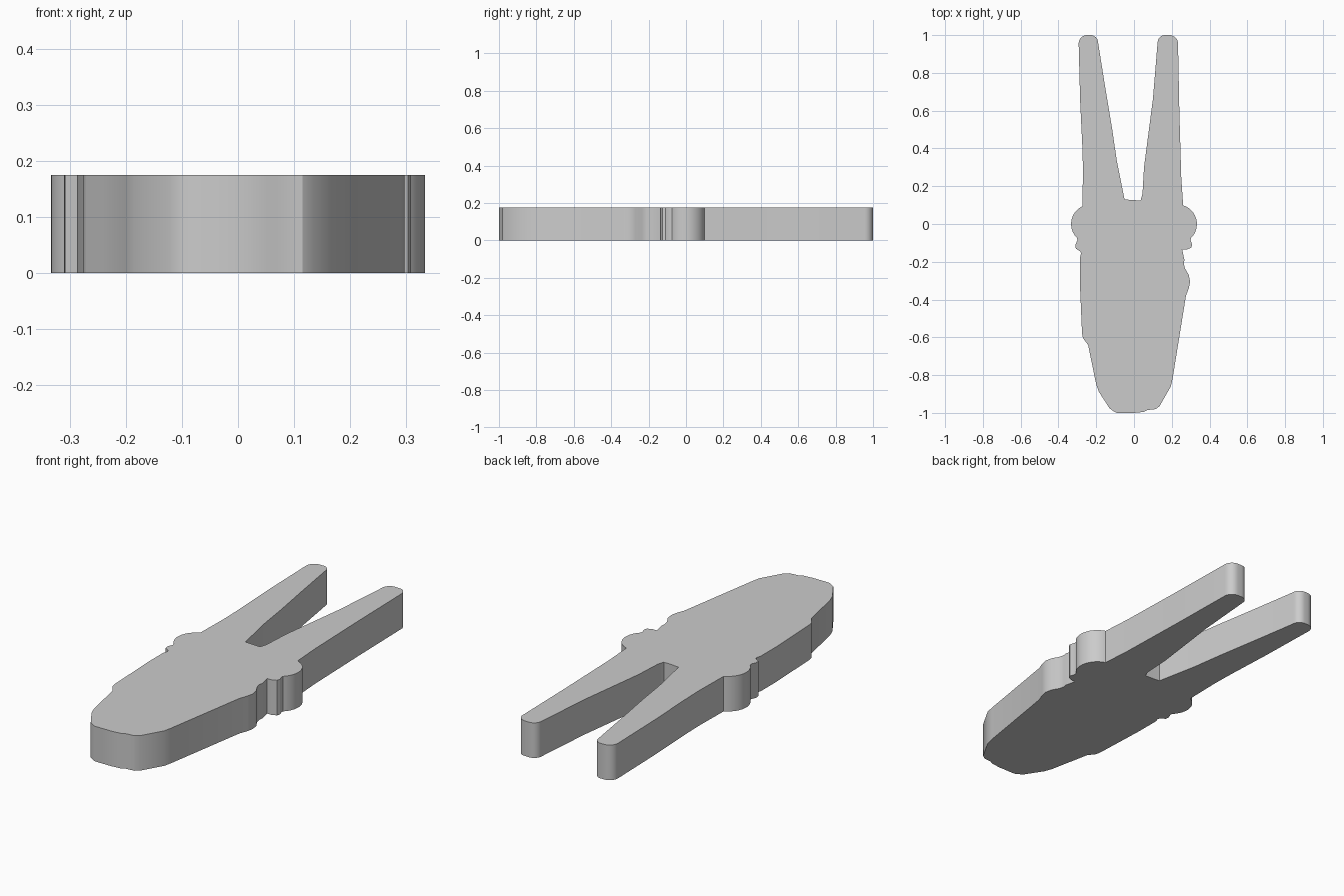
import bpy
import bmesh
from math import sin, cos, radians

default_cube = bpy.data.objects.get("Cube")
if default_cube:
    bpy.data.objects.remove(default_cube, do_unlink=True)

THICKNESS = 0.175


def arc(cx, cy, radius, start, end, steps=8):
    """Points along a circular arc, angles in degrees."""
    angles = [radians(start + (end - start) * i / steps) for i in range(steps + 1)]
    return [(cx + radius * cos(a), cy + radius * sin(a)) for a in angles]


def make_material(name, colour):
    material = bpy.data.materials.new(name)
    material.use_nodes = True
    material.diffuse_color = colour
    shader = next(n for n in material.node_tree.nodes if n.type == "BSDF_PRINCIPLED")
    shader.inputs["Base Color"].default_value = colour
    return material


def extrude_outline(name, outline, height, material):
    """Raise a closed flat outline into a solid standing on the ground."""
    bm = bmesh.new()
    base = bm.faces.new([bm.verts.new((x, y, 0)) for x, y in outline])
    result = bmesh.ops.extrude_face_region(bm, geom=[base], use_keep_orig=True)
    raised = [v for v in result["geom"] if isinstance(v, bmesh.types.BMVert)]
    bmesh.ops.translate(bm, verts=raised, vec=(0, 0, height))
    bmesh.ops.recalc_face_normals(bm, faces=bm.faces)
    mesh = bpy.data.meshes.new(name)
    bm.to_mesh(mesh)
    bm.free()
    mesh.materials.append(material)
    plate = bpy.data.objects.new(name, mesh)
    bpy.context.collection.objects.link(plate)
    return plate


# Rounded front end and right-hand edge of the body
nose = [(-.11, -.99), (-.09, -1), (0, -1), (.05, -.995), (.07, -.985),
        (.115, -.98), (.135, -.965)]
body_left = [(.195, -.86), (.204, -.82), (.275, -.38), (.29, -.34), (.297, -.305),
             (.29, -.27), (.27, -.235), (.264, -.21), (.267, -.19), (.255, -.135)]

# Small lip and round knuckle at each side of the waist
lip_left = [(.28, -.135), (.303, -.125), (.308, -.11), (.3, -.085)]
knuckle_left = arc(.23, 0, .103, -46, 73, 16)
knuckle_right = arc(-.23, 0, .103, 115, 226, 16)
lip_right = [(-.3, -.085), (-.31, -.11), (-.308, -.13), (-.285, -.145), (-.28, -.155)]

# Two tapering prongs with rounded tips and the notch between them
prong_left = ([(.25, .25), (.24, .6)] + arc(.188, .955, .045, 0, 90)
              + arc(.165, .96, .04, 90, 175) + [(.1, .66), (.053, .3), (.045, .16)])
notch = [(.035, .125), (0, .126), (-.05, .13)]
prong_right = ([(-.06, .18), (-.092, .34), (-.115, .5), (-.155, .74)]
               + arc(-.23, .96, .04, 0, 90) + arc(-.248, .955, .045, 90, 180)
               + [(-.285, .65), (-.273, .4), (-.27, .28)])

# Right-hand edge returning to the front
body_right = [(-.287, -.18), (-.287, -.3), (-.275, -.58), (-.27, -.605),
              (-.243, -.64), (-.2, -.85), (-.185, -.89), (-.13, -.975)]

outline = (nose + body_left + lip_left + knuckle_left + prong_left + notch
           + prong_right + knuckle_right + lip_right + body_right)

plate = extrude_outline("forked_plate", outline, THICKNESS,
                        make_material("light grey", (0.6, 0.6, 0.6, 1)))

# Soft shading round the walls, crisp rims
bpy.ops.object.select_all(action="DESELECT")
plate.select_set(True)
bpy.context.view_layer.objects.active = plate
bpy.ops.object.shade_smooth_by_angle(angle=radians(30))
